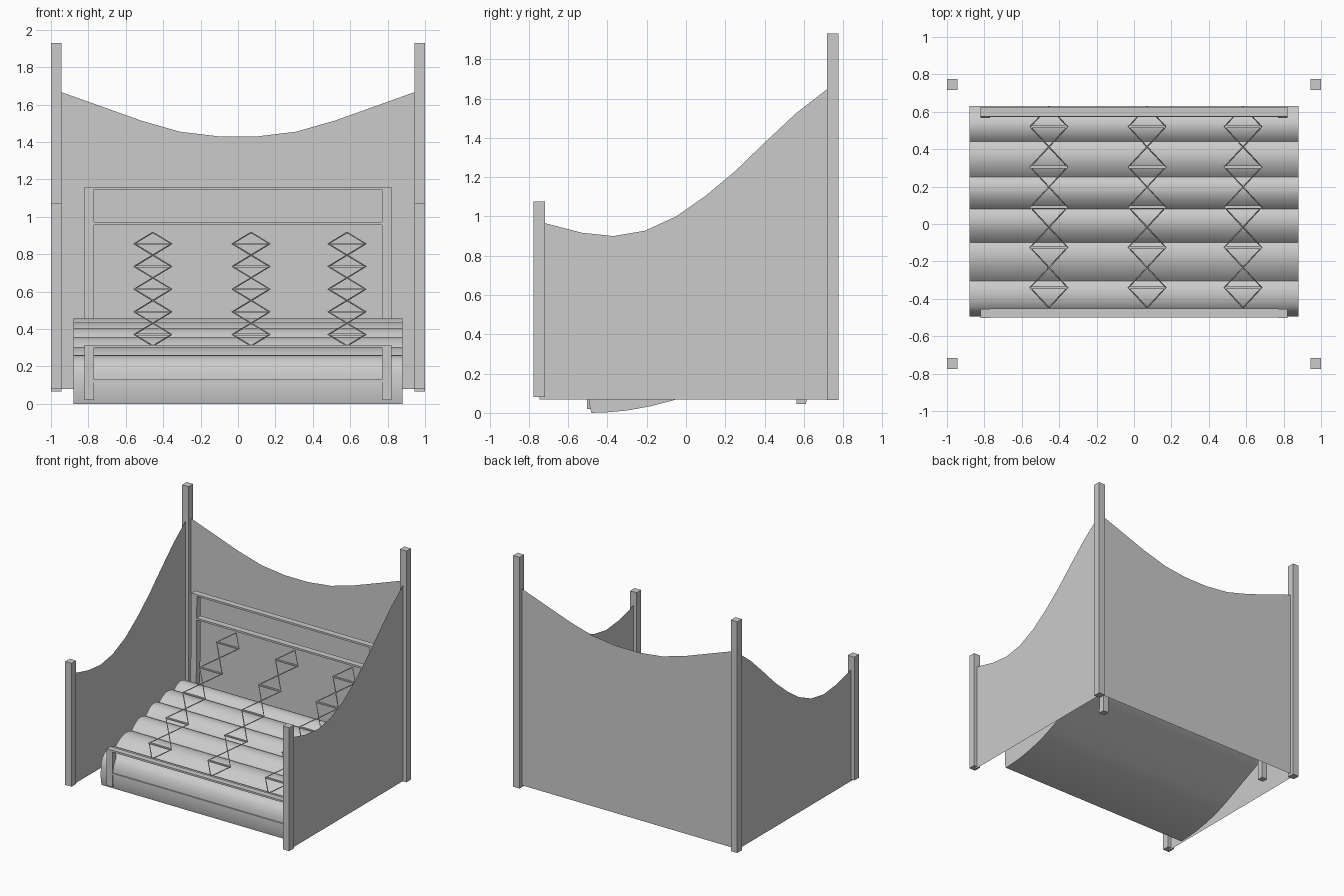
import bpy, math

if "Cube" in bpy.data.objects:
    bpy.data.objects.remove(bpy.data.objects["Cube"])


def mesh_obj(name, verts, faces):
    me = bpy.data.meshes.new(name)
    me.from_pydata(verts, [], faces)
    me.update()
    ob = bpy.data.objects.new(name, me)
    bpy.context.collection.objects.link(ob)
    return ob


def box(name, x0, x1, y0, y1, z0, z1, lean=0.0):
    # lean shifts the top of the box along y
    v = [(x, y + (lean if z == z1 else 0), z)
         for z in (z0, z1) for x, y in ((x0, y0), (x1, y0), (x1, y1), (x0, y1))]
    f = [(3, 2, 1, 0), (4, 5, 6, 7)] + [(i, (i + 1) % 4, (i + 1) % 4 + 4, i + 4) for i in range(4)]
    return mesh_obj(name, v, f)


def wire(name, paths, radius):
    cu = bpy.data.curves.new(name, 'CURVE')
    cu.dimensions = '3D'
    cu.bevel_depth = radius
    cu.bevel_resolution = 1
    for pts in paths:
        sp = cu.splines.new('POLY')
        sp.points.add(len(pts) - 1)
        for p, co in zip(sp.points, pts):
            p.co = (*co, 1)
    ob = bpy.data.objects.new(name, cu)
    bpy.context.collection.objects.link(ob)
    return ob


# corner posts
for side, s in (("left", -1), ("right", 1)):
    a, b = sorted((s * 0.943, s * 1.0))
    box(f"{side}_front_post", a, b, -0.775, -0.717, 0.08, 1.075)
    box(f"{side}_back_post", a, b, 0.717, 0.775, 0.065, 1.93)

# thin sagging side panels, hung between the post centres
side_top = [(-0.745, 0.973), (-0.715, 0.965), (-0.53, 0.917), (-0.37, 0.9), (-0.21, 0.927),
            (-0.05, 1.0), (0.1, 1.105), (0.25, 1.23), (0.4, 1.375), (0.56, 1.525),
            (0.715, 1.645), (0.745, 1.665)]
for side, x in (("left", -0.97), ("right", 0.97)):
    pts = [(x, y, z) for y, z in side_top] + [(x, 0.745, 0.067), (x, -0.745, 0.067)]
    mesh_obj(f"{side}_panel", pts, [tuple(range(len(pts)))])

# back panel
half = [(0.97, 1.675), (0.94, 1.665), (0.73, 1.59), (0.52, 1.515), (0.31, 1.455), (0.105, 1.43)]
back_top = half + [(-x, z) for x, z in reversed(half)]
pts = [(x, 0.745, z) for x, z in back_top] + [(-0.97, 0.745, 0.08), (0.97, 0.745, 0.08)]
mesh_obj("back_panel", pts, [tuple(range(len(pts)))])

# front and back frames: two legs and two thin rails each
for side, (a, b) in (("left", (-0.82, -0.77)), ("right", (0.77, 0.82))):
    box(f"{side}_front_leg", a, b, -0.503, -0.455, 0.02, 0.315)
    box(f"{side}_back_leg", a, b, 0.562, 0.612, 0.045, 1.16, lean=0.013)
for name, y0, y1, z0 in (("front_top_rail", -0.5, -0.453, 0.3), ("front_low_rail", -0.5, -0.453, 0.115),
                         ("back_top_rail", 0.575, 0.625, 1.145), ("back_mid_rail", 0.572, 0.622, 0.957)):
    box(name, -0.77, 0.77, y0, y1, z0, z0 + 0.015)

# rolled seat cushion: scalloped top, rising underside
profile = [(-0.482, 0.0), (-0.492, 0.04), (-0.494, 0.1), (-0.49, 0.16), (-0.475, 0.21),
           (-0.445, 0.243), (-0.4, 0.259), (-0.36, 0.26), (-0.325, 0.252)]
creases = [(-0.305, 0.24), (-0.1, 0.29), (0.08, 0.34), (0.25, 0.385), (0.44, 0.412), (0.63, 0.395)]
bulges = [0.034, 0.038, 0.04, 0.035, 0.052]
for (y0, z0), (y1, z1), h in zip(creases, creases[1:], bulges):
    for i in range(10):
        t = i / 10
        profile.append((y0 + (y1 - y0) * t, z0 + (z1 - z0) * t + h * math.sin(math.pi * t) ** 0.8))
profile += [(0.63, 0.395), (0.615, 0.365), (0.4, 0.265), (0.17, 0.162), (0.05, 0.108),
            (-0.06, 0.065), (-0.18, 0.034), (-0.3, 0.012), (-0.4, 0.003)]
n = len(profile)
verts = [(x, y, z) for x in (-0.88, 0.88) for y, z in profile]
faces = [(i, i + n, (i + 1) % n + n, (i + 1) % n) for i in range(n)]
faces += [tuple(range(n)), tuple(reversed(range(n, 2 * n)))]
seat = mesh_obj("seat_cushion", verts, faces)
seat.data.flip_normals()
bpy.ops.object.select_all(action='DESELECT')
seat.select_set(True)
bpy.context.view_layer.objects.active = seat
bpy.ops.object.shade_smooth_by_angle(angle=math.radians(50))

# crossed wire supports sloping from the front rail to the back frame
STEP, RISE = 0.215, 0.1213
for k, cx in enumerate((-0.455, 0.07, 0.583)):
    lines = [[], []]
    for i in range(11):
        y, z = -0.4475 + i * STEP / 2, 0.31 + i * RISE / 2
        w = 0.1 * (0, 1, 0, -1)[i % 4]
        lines[0].append((cx + w, y, z))
        lines[1].append((cx - w, y, z))
    wire(f"cross_wire_{k + 1}", lines, 0.004)
    for i in range(5):
        y, z = -0.34 + i * STEP, 0.3707 + i * RISE
        box(f"wire_clip_{k + 1}_{i + 1}", cx - 0.1, cx + 0.1, y - 0.008, y + 0.008, z - 0.005, z + 0.005)
